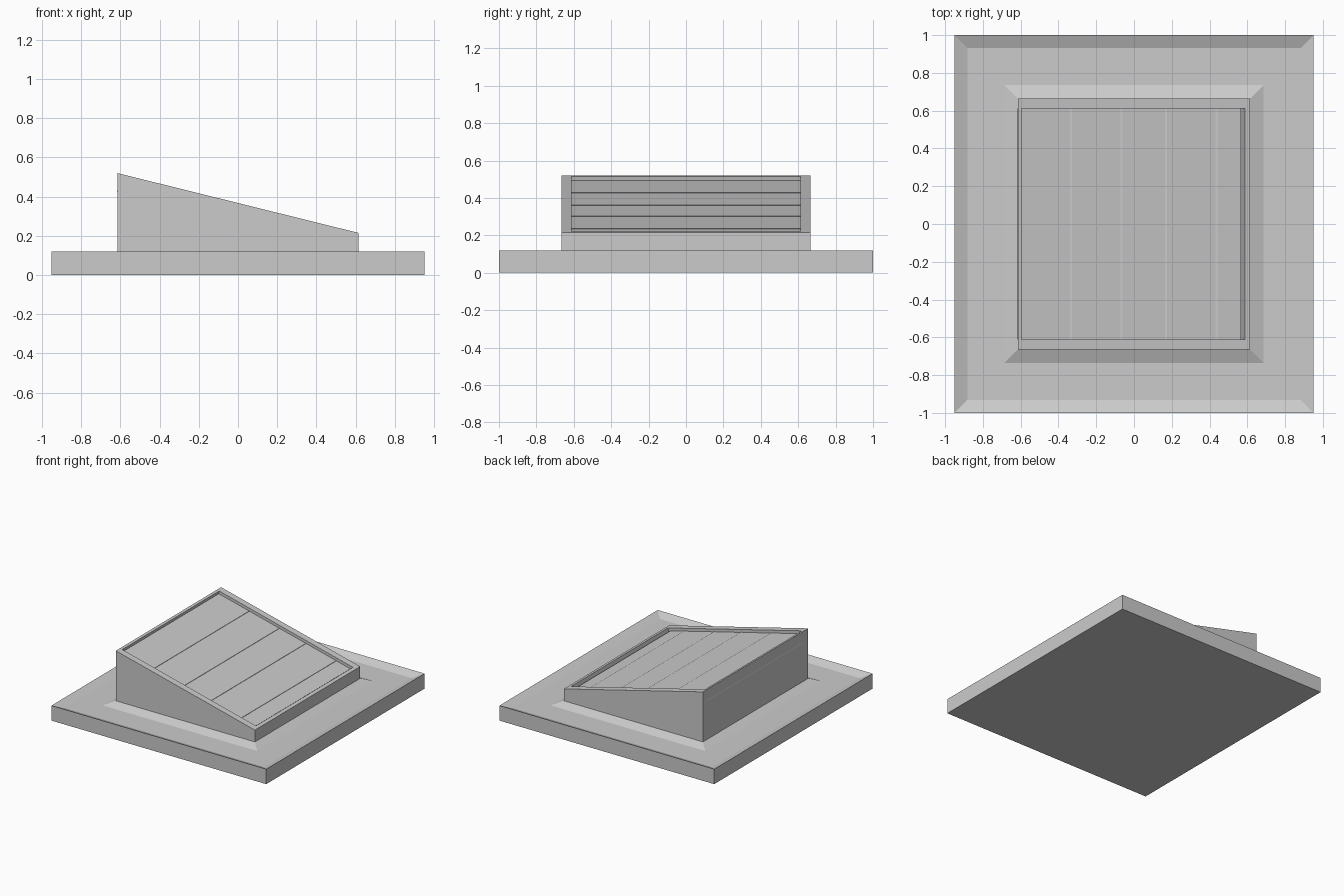
import bpy, bmesh, math

if "Cube" in bpy.data.objects:
    bpy.data.objects.remove(bpy.data.objects["Cube"])

SLOPE = (0.52 - 0.215) / 1.23          # fall of the roof plane along x
ANG = math.atan(SLOPE)
NX, NZ = math.sin(ANG), math.cos(ANG)  # normal of the roof plane


def roof(x):
    return 0.52 - SLOPE * (x + 0.615)


def level(hx, hy, z):
    """Horizontal rectangle."""
    return [(-hx, -hy, z), (hx, -hy, z), (hx, hy, z), (-hx, hy, z)]


def tilted(x0, x1, hy, depth=0.0):
    """Rectangle on the roof plane, pushed in along its normal."""
    return [(x - depth * NX, y, roof(x) - depth * NZ)
            for x, y in ((x0, -hy), (x1, -hy), (x1, hy), (x0, hy))]


def loft(name, rings, cap_start=True, cap_end=True):
    """Join a sequence of rectangles into one flat-shaded mesh."""
    bm = bmesh.new()
    vs = [[bm.verts.new(p) for p in r] for r in rings]
    for a, b in zip(vs, vs[1:]):
        for i in range(4):
            j = (i + 1) % 4
            bm.faces.new((a[i], a[j], b[j], b[i]))
    if cap_start:
        bm.faces.new(vs[0][::-1])
    if cap_end:
        bm.faces.new(vs[-1])
    me = bpy.data.meshes.new(name)
    bm.to_mesh(me)
    bm.free()
    ob = bpy.data.objects.new(name, me)
    bpy.context.collection.objects.link(ob)
    return ob


# base slab with a shallow channel running around the housing
loft("base_slab", [
    level(0.95, 1.0, 0.0), level(0.95, 1.0, 0.12),
    level(0.882, 0.932, 0.092), level(0.685, 0.735, 0.092),
    level(0.615, 0.665, 0.12)], cap_end=False)

# sloped housing with a recess cut square to its top
loft("sloped_housing", [
    level(0.615, 0.665, 0.12), tilted(-0.615, 0.615, 0.665),
    tilted(-0.595, 0.588, 0.612), tilted(-0.595, 0.588, 0.612, 0.09)],
    cap_start=False)

# panel lying in the recess, leaving a drain gap at the low end
loft("inset_panel", [
    tilted(-0.592, 0.571, 0.611, 0.085), tilted(-0.592, 0.571, 0.611, 0.022)])

# thin level strips dividing the panel
for n, x in enumerate((-0.335, -0.068, 0.167, 0.435)):
    z = roof(x) - 0.022
    loft(f"panel_strip_{n + 1}", [
        [(px + x, py, pz) for px, py, pz in level(0.008, 0.611, z - 0.008)],
        [(px + x, py, pz) for px, py, pz in level(0.008, 0.611, z)]])
